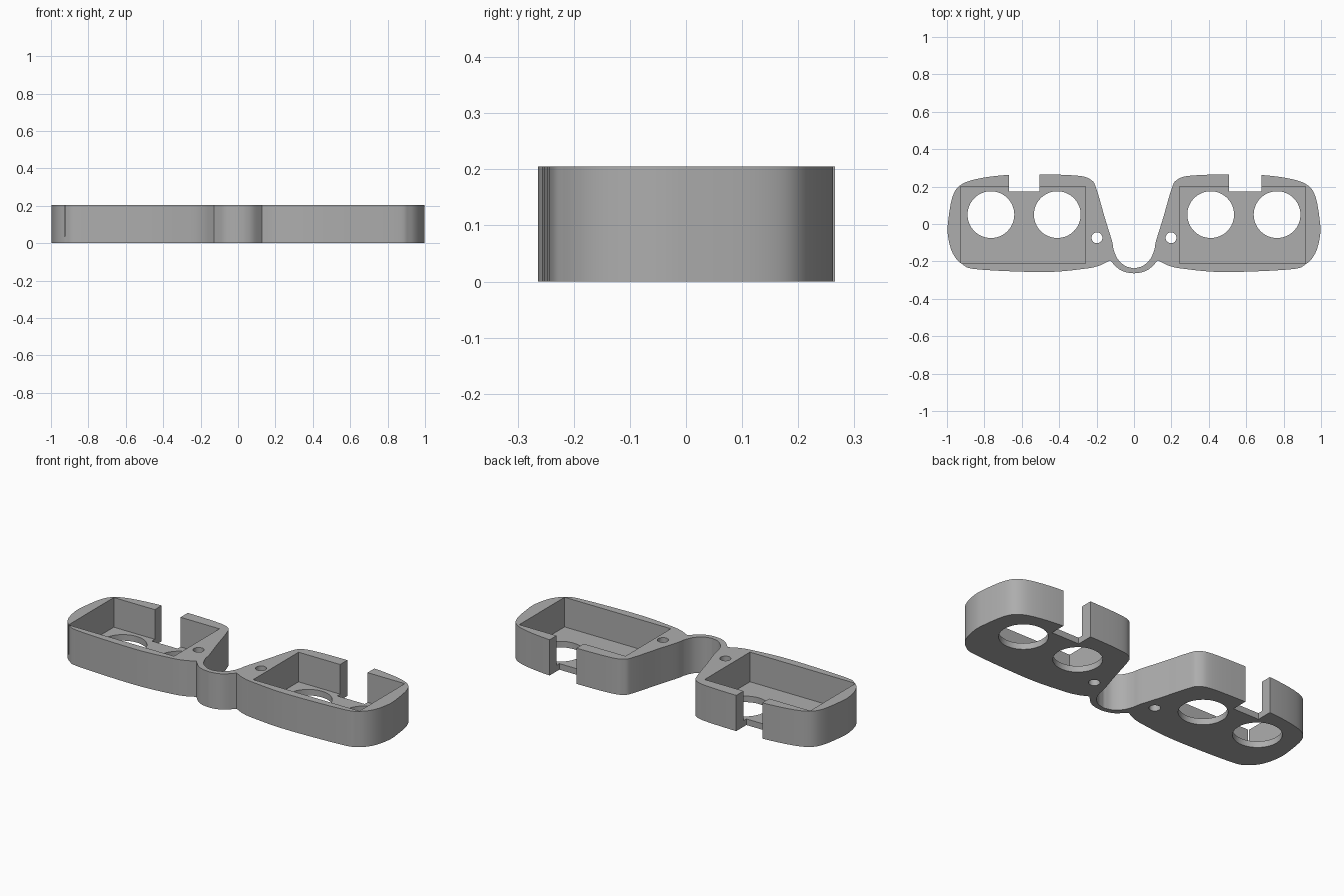
import bpy, bmesh
from mathutils import Vector

if "Cube" in bpy.data.objects:
    bpy.data.objects.remove(bpy.data.objects["Cube"])

HEIGHT, FLOOR = 0.205, 0.035

grey = bpy.data.materials.new("plain_grey")
grey.use_nodes = True
colour = (0.42, 0.42, 0.42, 1)
grey.diffuse_color = colour
grey.node_tree.nodes["Principled BSDF"].inputs["Base Color"].default_value = colour


def smooth_path(points, steps=6):
    """Catmull-Rom curve through the points, ending on the last one."""
    p = [Vector(q) for q in points]
    p = [p[0] * 2 - p[1]] + p + [p[-1] * 2 - p[-2]]
    out = []
    for a, b, c, d in zip(p, p[1:], p[2:], p[3:]):
        for i in range(steps):
            t = i / steps
            out.append((b * 2 + (c - a) * t + (a * 2 - b * 5 + c * 4 - d) * t**2
                        + (b * 3 - a - c * 3 + d) * t**3) / 2)
    return out + [p[-2]]


def finish(bm, name):
    bmesh.ops.recalc_face_normals(bm, faces=bm.faces)
    mesh = bpy.data.meshes.new(name)
    bm.to_mesh(mesh)
    bm.free()
    mesh.materials.append(grey)
    obj = bpy.data.objects.new(name, mesh)
    bpy.context.collection.objects.link(obj)
    return obj


def prism(name, outline, z0, z1):
    bm = bmesh.new()
    base = bm.faces.new([bm.verts.new((p[0], p[1], z0)) for p in outline])
    top = bmesh.ops.extrude_face_region(bm, geom=[base])["geom"]
    bmesh.ops.translate(bm, vec=(0, 0, z1 - z0),
                        verts=[g for g in top if isinstance(g, bmesh.types.BMVert)])
    return finish(bm, name)


def box(name, x0, x1, y0, y1, z0):
    return prism(name, [(x0, y0), (x1, y0), (x1, y1), (x0, y1)], z0, HEIGHT + 0.1)


def cylinder(name, x, y, radius, sides):
    bm = bmesh.new()
    bmesh.ops.create_cone(bm, cap_ends=True, segments=sides, radius1=radius,
                          radius2=radius, depth=1)
    bmesh.ops.translate(bm, vec=(x, y, 0), verts=bm.verts)
    return finish(bm, name)


# Half outline: inside of the bridge, around the wing, then outside of the bridge
wing = smooth_path([
    (0, -.237), (.045, -.225), (.085, -.19), (.108, -.14), (.118, -.09), (.155, .03),
    (.2, .185), (.228, .235), (.3, .258), (.51, .266), (.68, .262), (.83, .243),
    (.925, .21), (.97, .147), (.993, .02), (.995, -.06), (.97, -.155), (.917, -.216),
    (.83, -.243), (.48, -.257), (.27, -.24), (.19, -.224), (.128, -.195)])
bridge = smooth_path([(.128, -.195), (.082, -.24), (.042, -.258), (0, -.264)])
half = wing + bridge[1:]
outline = half + [Vector((-p.x, p.y)) for p in reversed(half[1:-1])]
frame = prism("frame", outline, 0, HEIGHT)

# Openings: pocket, wall gap, two round holes and a pin hole on each side
cutters = []
for side, pocket, gap in (("left", (.244, .918), (.508, .682)),
                          ("right", (-.928, -.258), (-.668, -.505))):
    s = 1 if side == "left" else -1
    cutters += [box(side + "_pocket", *pocket, -.211, .2, FLOOR),
                box(side + "_gap", *gap, .174, .4, -.1),
                cylinder(side + "_inner_hole", s * .41, .05, .125, 64),
                cylinder(side + "_outer_hole", s * .765, .05, .125, 64),
                cylinder(side + "_pin_hole", s * .198, -.074, .029, 32)]

bpy.context.view_layer.objects.active = frame
for cutter in cutters:
    mod = frame.modifiers.new(cutter.name, "BOOLEAN")
    mod.operation, mod.solver, mod.object = "DIFFERENCE", "EXACT", cutter
    bpy.ops.object.modifier_apply(modifier=mod.name)
    bpy.data.objects.remove(cutter)

# Smooth curved walls, sharp edges
bpy.ops.object.select_all(action="DESELECT")
frame.select_set(True)
bpy.ops.object.shade_smooth_by_angle(angle=0.5)
